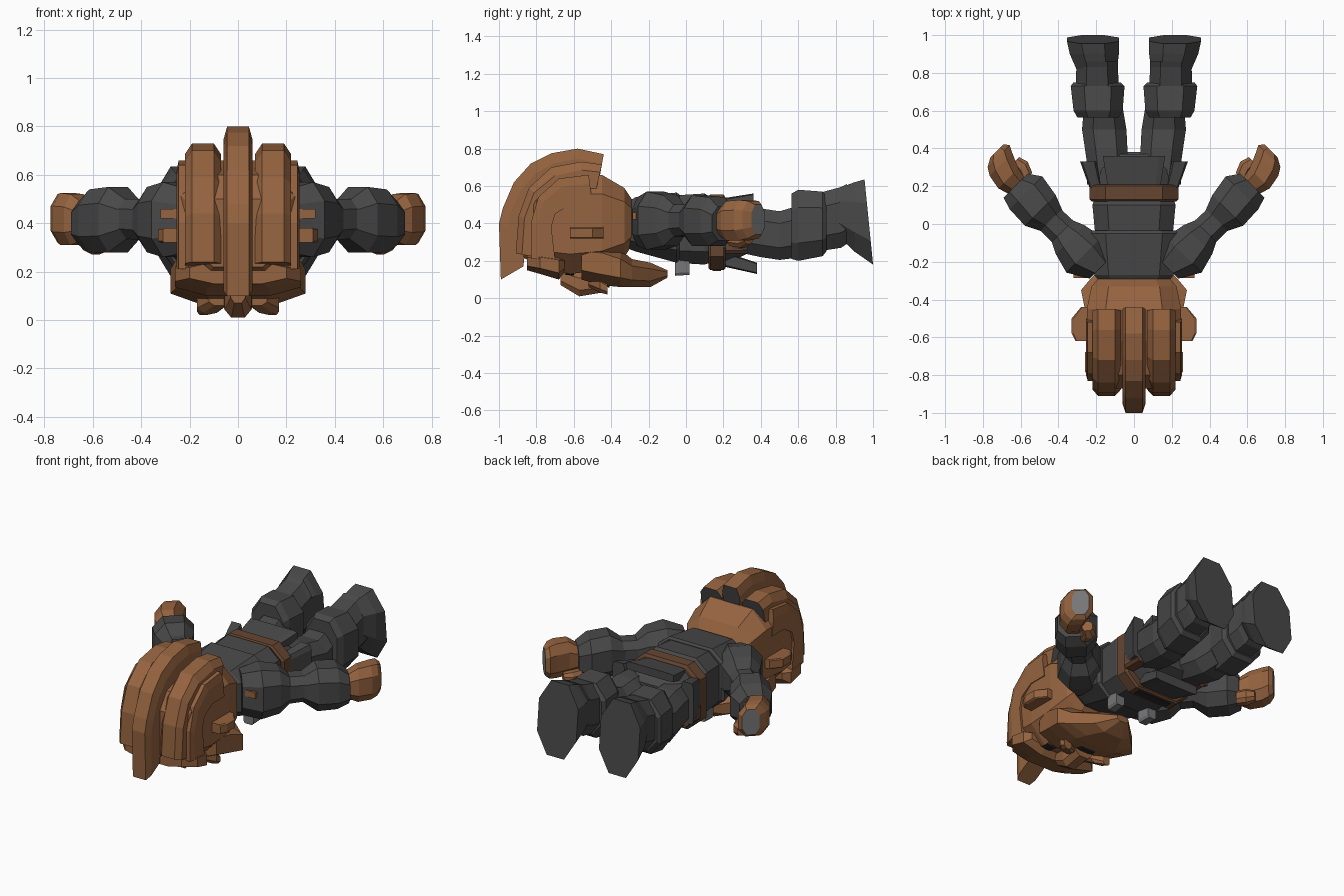
import bpy, bmesh, math
from mathutils import Matrix, Vector

cube = bpy.data.objects.get("Cube")
if cube:
    bpy.data.objects.remove(cube)


def material(name, r, g, b):
    mat = bpy.data.materials.new(name)
    mat.use_nodes = True
    mat.diffuse_color = (r, g, b, 1)
    mat.node_tree.nodes["Principled BSDF"].inputs["Base Color"].default_value = (r, g, b, 1)
    return mat


SKIN = material("copper brown", .30, .125, .05)
CLOTH = material("charcoal", .065, .065, .066)
LEATHER = material("dark leather", .13, .06, .03)
METAL = material("steel grey", .18, .18, .185)
BLACK = material("black", .02, .02, .02)


def skin_rings(name, rings, mat, matrix=None, start_mat=None, end_mat=None):
    """Bridge equal rings of points into a closed flat-shaded part."""
    bm = bmesh.new()
    loops = [[bm.verts.new(p) for p in ring] for ring in rings]
    count = len(loops[0])
    for a, b in zip(loops, loops[1:]):
        for i in range(count):
            j = (i + 1) % count
            bm.faces.new((a[i], a[j], b[j], b[i]))
    caps = [bm.faces.new(loops[0]), bm.faces.new(loops[-1])]
    mesh = bpy.data.meshes.new(name)
    mesh.materials.append(mat)
    for cap, cap_mat in zip(caps, (start_mat, end_mat)):
        if cap_mat:
            mesh.materials.append(cap_mat)
            cap.material_index = len(mesh.materials) - 1
    if matrix:
        bm.transform(matrix)
    bmesh.ops.recalc_face_normals(bm, faces=bm.faces)
    bm.to_mesh(mesh)
    bm.free()
    obj = bpy.data.objects.new(name, mesh)
    bpy.context.collection.objects.link(obj)
    return obj


def loft(name, mat, sections, chamfer=.25, **options):
    """Sections along y: (y, left x, right x, low z, high z)."""
    rings = []
    for y, l, r, d, u in sections:
        cx, cz = (r - l) * chamfer, (u - d) * chamfer
        outline = ((l + cx, d), (r - cx, d), (r, d + cz), (r, u - cz),
                   (r - cx, u), (l + cx, u), (l, u - cz), (l, d + cz))
        rings.append([Vector((x, y, z)) for x, z in outline])
    return skin_rings(name, rings, mat, **options)


def wide(name, mat, sections, chamfer=.25, **options):
    """Symmetric loft: (y, half width, low z, high z)."""
    return loft(name, mat, [(y, -w, w, d, u) for y, w, d, u in sections], chamfer, **options)


def crest(name, spine, centre, outer, inner, **options):
    """Hair ridge: spine holds (outer y, outer z, inner y, inner z)."""
    rings = []
    for oy, oz, iy, iz in spine:
        o, i = Vector((centre, oy, oz)), Vector((centre, iy, iz))
        m = o.lerp(i, .3)
        side = Vector((1, 0, 0))
        rings.append([i - side * inner, m - side * inner, o - side * outer,
                      o + side * outer, m + side * inner, i + side * inner])
    return skin_rings(name, rings, SKIN, **options)


# Head, brow and beard
wide("head", SKIN, [(-.87, .17, .22, .50), (-.80, .235, .17, .60), (-.62, .25, .13, .66),
                    (-.45, .25, .15, .66), (-.33, .225, .22, .59), (-.29, .19, .28, .53)], .2)
wide("brow", SKIN, [(-.85, .20, .15, .24), (-.78, .26, .13, .25), (-.68, .26, .10, .24),
                    (-.65, .22, .14, .22)])
wide("beard", SKIN, [(-.56, .24, .10, .30), (-.45, .26, .07, .30), (-.35, .28, .06, .26),
                     (-.29, .23, .06, .21), (-.19, .13, .06, .19), (-.10, .04, .11, .15)])
wide("nose", SKIN, [(-.67, .03, .07, .16), (-.57, .055, .01, .14), (-.45, .06, .03, .14)])
wide("mouth", BLACK, [(-.445, .07, .062, .1), (-.41, .06, .058, .1)])

# Hair ridges
crest("centre_crest", [(-.44, .77, -.47, .60), (-.58, .80, -.57, .62), (-.72, .775, -.66, .60),
                       (-.83, .72, -.74, .55), (-.92, .62, -.80, .48), (-.98, .48, -.84, .40),
                       (-1, .40, -.85, .32), (-.99, .10, -.87, .17)],
      0, .045, .06, start_mat=CLOTH)
for s, side in ((1, "left"), (-1, "right")):
    crest(side + "_crest", [(-.45, .715, -.48, .58), (-.56, .73, -.55, .58), (-.72, .70, -.66, .55),
                            (-.84, .59, -.75, .5), (-.895, .44, -.79, .4), (-.91, .24, -.8, .22)],
          s * .145, .045, .075, start_mat=CLOTH)
    crest(side + "_side_hair", [(-.52, .66, -.5, .5), (-.68, .64, -.62, .5), (-.79, .54, -.7, .45),
                                (-.83, .4, -.72, .38), (-.83, .21, -.7, .21)],
          s * .215, .03, .04)

arm_turn = Matrix.Translation((.22, -.19, 0)) @ Matrix.Rotation(-math.pi / 4, 4, "Z")
for s, side in ((1, "left"), (-1, "right")):
    flip = Matrix.Scale(s, 4, (1, 0, 0))

    def part(name, mat, sections, chamfer=.25, frame=Matrix.Identity(4), **options):
        return loft(side + "_" + name, mat, sections, chamfer, matrix=flip @ frame, **options)

    # Face details
    part("ear", SKIN, [(-.62, .24, .31, .32, .38), (-.58, .24, .33, .32, .38),
                       (-.5, .24, .33, .32, .38), (-.44, .24, .28, .32, .38)], .1)
    part("moustache", SKIN, [(-.52, .03, .12, .06, .12), (-.46, .06, .17, .03, .11),
                             (-.42, .12, .17, .02, .08)])
    part("eye", BLACK, [(-.645, .08, .15, .125, .15), (-.6, .08, .15, .122, .15)])

    # Arm, built along the limb and turned outwards
    part("upper_arm", CLOTH, [(-.06, -.08, .08, .28, .54), (.05, -.12, .145, .26, .57),
                              (.16, -.10, .115, .28, .55), (.22, -.075, .085, .33, .50),
                              (.34, -.07, .085, .34, .50)], frame=arm_turn)
    part("gauntlet", CLOTH, [(.29, -.07, .08, .34, .49), (.38, -.105, .125, .28, .55),
                             (.50, -.125, .12, .28, .54), (.566, -.08, .10, .31, .49)],
         frame=arm_turn)
    part("hand", SKIN, [(.54, -.05, .06, .34, .47), (.62, -.065, .085, .31, .52),
                        (.70, -.10, .07, .31, .525), (.74, -.12, .045, .32, .52),
                        (.765, -.10, 0, .34, .50)], frame=arm_turn, end_mat=METAL)
    part("thumb", SKIN, [(.55, -.10, -.03, .28, .36), (.61, -.125, -.05, .27, .36),
                         (.66, -.11, -.05, .29, .35)], frame=arm_turn)
    part("shoulder_tab", SKIN, [(-.287, .25, .32, .42, .46), (-.23, .25, .32, .42, .46)], .05)

    # Hip flap, pouch and chest clasp
    part("hip_flap", CLOTH, [(.19, .17, .235, .27, .49), (.33, .20, .285, .26, .52)], .12)
    part("hip_pouch", LEATHER, [(.21, .17, .25, .24, .34), (.33, .17, .25, .24, .34)], .15)
    part("clasp", METAL, [(-.06, .08, .15, .12, .22), (.02, .09, .15, .125, .22)], .15)

    # Leg, boot and foot
    part("thigh", CLOTH, [(.26, .03, .24, .25, .48), (.40, .035, .26, .22, .48),
                          (.50, .04, .275, .205, .465), (.62, .06, .265, .22, .50)])
    part("boot_cuff", CLOTH, [(.565, .08, .30, .21, .56), (.60, .06, .32, .20, .58),
                              (.73, .05, .335, .225, .57), (.75, .07, .32, .25, .55)])
    part("boot", CLOTH, [(.70, .08, .31, .25, .56), (.83, .085, .305, .27, .595),
                         (.86, .085, .31, .29, .61)])
    foot = part("foot", CLOTH, [(.82, .09, .305, .33, .59), (.90, .08, .34, .25, .62),
                                (.975, .08, .355, .18, .635)], .28)
    # Slope the sole so that the toe reaches furthest
    for v in foot.data.vertices:
        if v.co.y > .95:
            v.co.y = 1 - (v.co.z - .18) * .1

# Torso, belt and skirt
wide("chest", CLOTH, [(-.32, .17, .27, .51), (-.27, .21, .25, .54), (-.05, .235, .19, .565),
                      (-.035, .22, .2, .555)], .18)
wide("waist", CLOTH, [(-.06, .205, .19, .55), (.10, .22, .18, .56), (.13, .21, .19, .54)], .18)
wide("belt", LEATHER, [(.12, .225, .16, .545), (.13, .235, .15, .555),
                       (.20, .235, .15, .555), (.21, .22, .16, .54)], .18)
wide("buckle_panel", BLACK, [(.142, .12, .146, .155), (.188, .12, .146, .155)], .1)
wide("pelvis", CLOTH, [(.19, .21, .19, .53), (.29, .20, .22, .52), (.37, .15, .26, .46)], .2)
wide("back_flap", CLOTH, [(.20, .14, .46, .535), (.36, .165, .51, .56)], .1)
wide("front_flap", CLOTH, [(.20, .13, .17, .25), (.38, .15, .13, .19)], .1)
